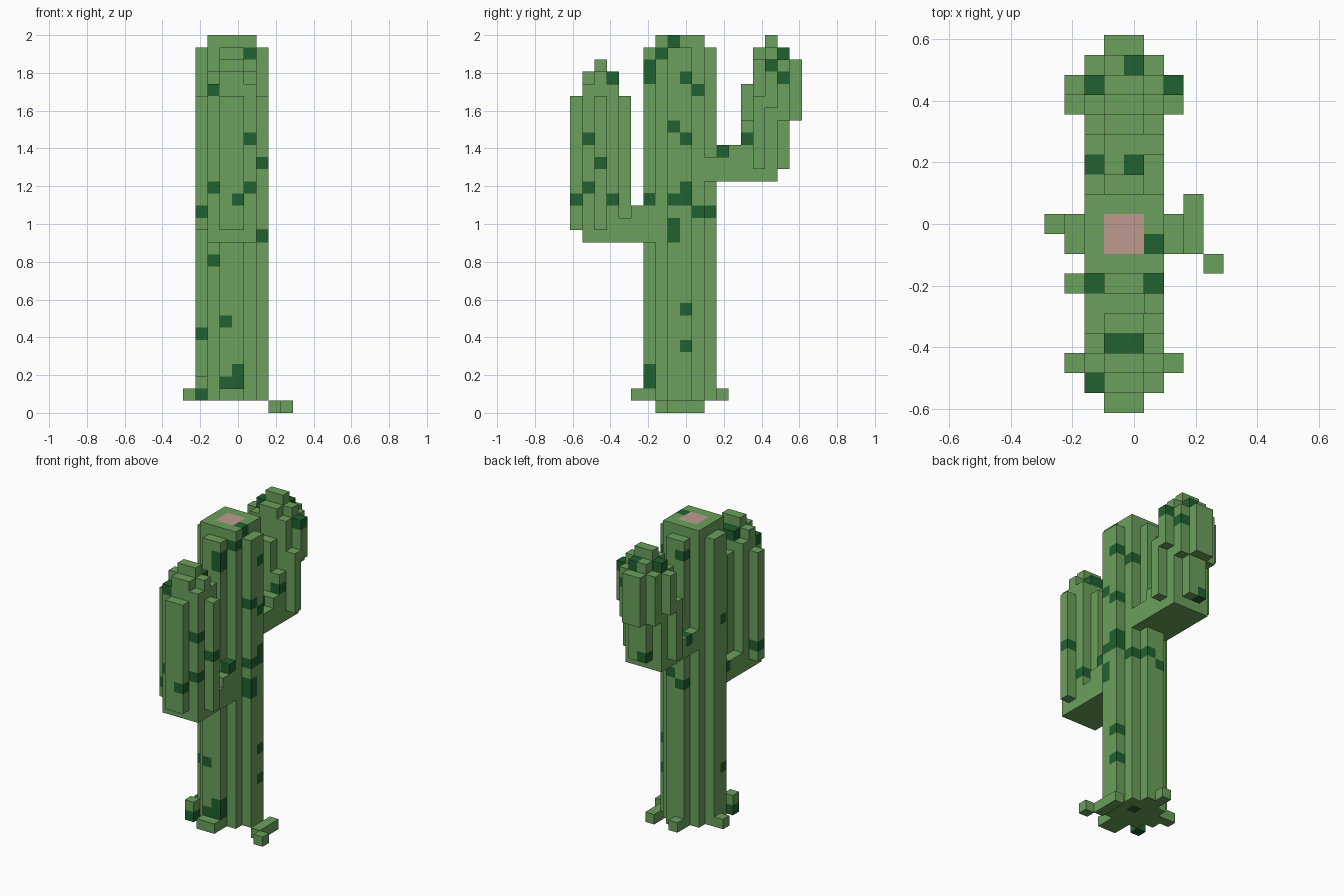
import bpy, bmesh
from mathutils import Vector

old = bpy.data.objects.get("Cube")
if old:
    bpy.data.objects.remove(old, do_unlink=True)

V = 2 / 31                                  # edge of one block
ORIGIN = Vector((-4.5 * V, -9.5 * V, 0))    # corner of block (0, 0, 0)


def material(name, rgb):
    m = bpy.data.materials.new(name)
    m.use_nodes = True
    m.diffuse_color = (*rgb, 1)
    m.node_tree.nodes["Principled BSDF"].inputs["Base Color"].default_value = (*rgb, 1)
    return m


MATS = [material("cactus_green", (0.147, 0.352, 0.107)),
        material("dark_green", (0.0145, 0.12, 0.029)),
        material("pale_pink", (0.515, 0.33, 0.274))]


def blocks(*boxes):
    """Union of boxes given as (x0, x1, y0, y1, z0, z1) in block units."""
    return {(i, j, k) for x0, x1, y0, y1, z0, z1 in boxes
            for i in range(x0, x1) for j in range(y0, y1) for k in range(z0, z1)}


# Square trunk with one rib on each side
trunk = blocks((2, 6, 7, 11, 1, 31),
               (3, 5, 6, 12, 1, 30), (1, 7, 8, 10, 1, 30))
trunk_spots = [(4, 6, 27), (4, 6, 28), (4, 6, 2), (4, 6, 3), (3, 6, 2), (5, 7, 29),
               (5, 8, 30), (6, 9, 27), (5, 10, 26), (6, 8, 23), (6, 9, 22),
               (6, 9, 18), (6, 8, 17), (6, 9, 17), (5, 10, 16), (4, 11, 16),
               (6, 8, 15), (6, 8, 14), (6, 9, 8), (6, 9, 5), (2, 7, 12), (3, 6, 7),
               (3, 11, 28), (1, 8, 21), (1, 8, 6), (3, 11, 15), (4, 9, 1)]

# Lower arm: bridge, ribbed column and stepped crown
front_arm = blocks((2, 6, 1, 7, 14, 15), (2, 6, 4, 7, 15, 16),
                   (5, 6, 5, 6, 16, 17), (5, 6, 6, 7, 16, 18),
                   (2, 6, 1, 4, 15, 27), (3, 5, 0, 5, 15, 26), (1, 7, 2, 3, 15, 26),
                   (3, 5, 1, 4, 27, 28), (2, 6, 2, 3, 27, 28), (3, 5, 2, 3, 28, 29))
front_arm_spots = [(4, 0, 17), (5, 1, 18), (5, 1, 22), (6, 2, 20), (5, 3, 17),
                   (3, 3, 27), (4, 3, 27), (1, 2, 16), (2, 1, 18), (2, 1, 26),
                   (5, 6, 17), (2, 6, 15)]

# Upper arm: bridge, lower column and a top section set one block further out
back_arm = blocks((2, 6, 11, 17, 19, 21), (3, 5, 11, 14, 21, 22), (5, 6, 13, 14, 21, 22),
                  (2, 6, 14, 17, 21, 24), (3, 5, 17, 18, 20, 24), (1, 7, 15, 16, 20, 26),
                  (2, 6, 15, 18, 24, 29), (3, 5, 14, 15, 24, 27), (3, 5, 18, 19, 24, 29),
                  (1, 7, 16, 17, 25, 29), (3, 5, 15, 18, 29, 30), (2, 6, 16, 17, 29, 30),
                  (3, 5, 16, 17, 30, 31))
back_arm_spots = [(4, 12, 21), (2, 12, 20), (3, 11, 21), (5, 14, 22), (6, 16, 28),
                  (5, 17, 27), (4, 17, 29), (2, 16, 29), (3, 17, 20)]

# Small roots around the foot
roots = blocks((0, 1, 9, 10, 1, 2), (1, 2, 6, 7, 1, 3), (3, 5, 5, 6, 1, 2),
               (3, 4, 12, 13, 1, 2), (7, 8, 8, 11, 0, 1), (8, 9, 7, 8, 0, 1))
root_spots = [(1, 6, 1)]

# Pink patch in the middle of the flat trunk top
pink_top = blocks((3, 5, 8, 10, 30, 31))

PARTS = [("trunk", trunk, trunk_spots),
         ("front_arm", front_arm - trunk, front_arm_spots),
         ("back_arm", back_arm - trunk, back_arm_spots),
         ("roots", roots - trunk, root_spots)]
SOLID = set().union(*(cells for _, cells, _ in PARTS))


def build(name, cells, spots):
    """Skin the exposed sides of the blocks, colouring spot blocks and the pink top."""
    spots = set(spots)
    bm = bmesh.new()
    corner = {}

    def vert(p):
        if p not in corner:
            corner[p] = bm.verts.new(ORIGIN + Vector(p) * V)
        return corner[p]

    for cell in sorted(cells):
        for axis in range(3):
            u, w = (axis + 1) % 3, (axis + 2) % 3
            for side in (0, 1):
                near = list(cell)
                near[axis] += 2 * side - 1
                if tuple(near) in SOLID:
                    continue
                ring = []
                for a, b in ((0, 0), (1, 0), (1, 1), (0, 1)):
                    p = list(cell)
                    p[axis] += side
                    p[u] += a
                    p[w] += b
                    ring.append(vert(tuple(p)))
                face = bm.faces.new(ring if side else ring[::-1])
                if cell in pink_top and axis == 2 and side:
                    face.material_index = 2
                elif cell in spots:
                    face.material_index = 1
    # Merge flat areas of one colour
    bmesh.ops.dissolve_limit(bm, angle_limit=0.01, verts=bm.verts[:],
                             edges=bm.edges[:], delimit={'MATERIAL'})
    mesh = bpy.data.meshes.new(name)
    bm.to_mesh(mesh)
    bm.free()
    for m in MATS:
        mesh.materials.append(m)
    bpy.context.collection.objects.link(bpy.data.objects.new(name, mesh))


for part in PARTS:
    build(*part)
